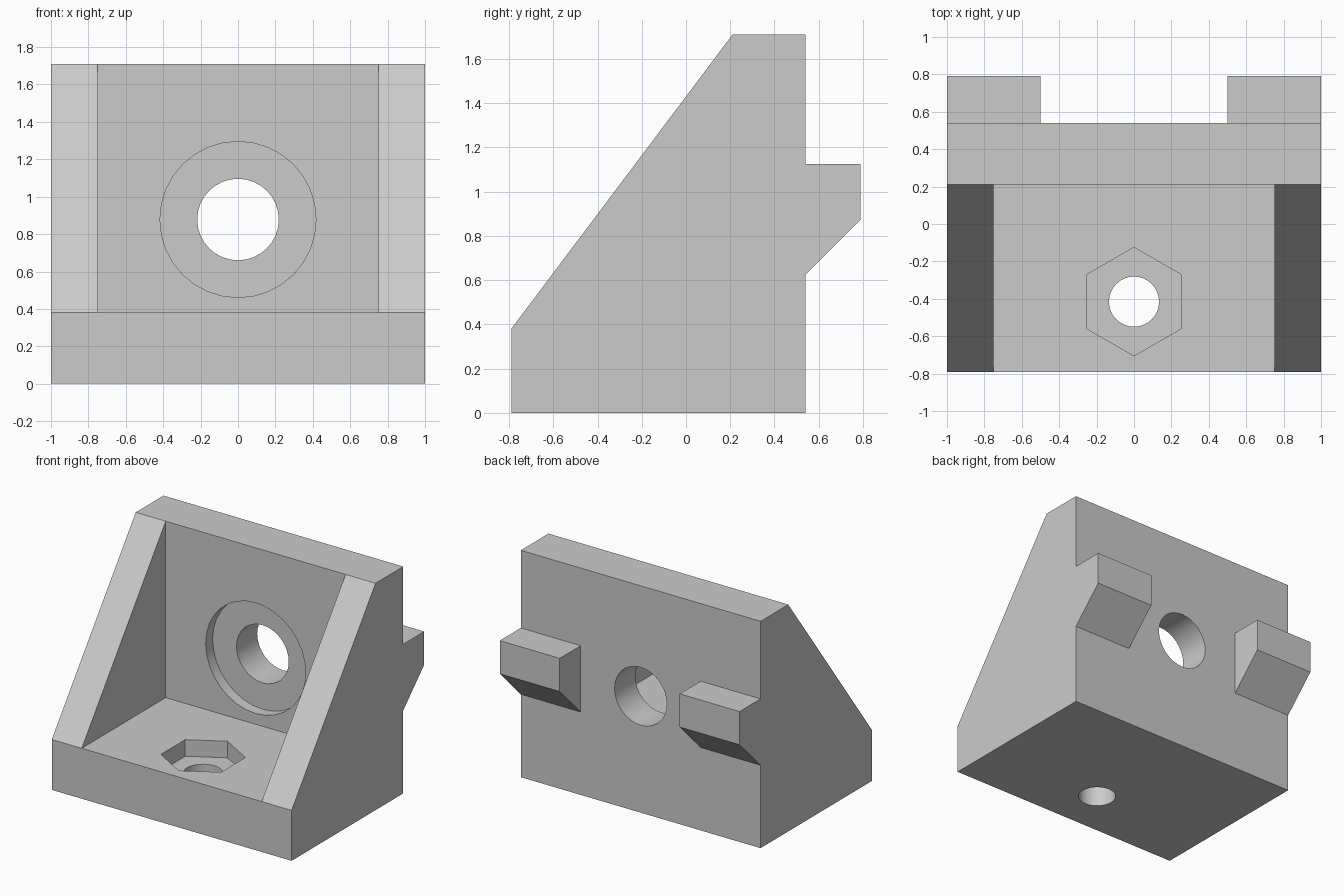
import bpy, bmesh, math
from mathutils import Matrix, Vector

cube = bpy.data.objects.get("Cube")
if cube:
    bpy.data.objects.remove(cube, do_unlink=True)

grey = bpy.data.materials.new("light grey")
grey.use_nodes = True
GREY = (0.6, 0.6, 0.6, 1)
grey.diffuse_color = GREY
grey.node_tree.nodes["Principled BSDF"].inputs["Base Color"].default_value = GREY


def add_object(name, bm):
    bmesh.ops.recalc_face_normals(bm, faces=bm.faces)
    mesh = bpy.data.meshes.new(name)
    bm.to_mesh(mesh)
    bm.free()
    mesh.materials.append(grey)
    obj = bpy.data.objects.new(name, mesh)
    bpy.context.collection.objects.link(obj)
    return obj


def prism(name, profile, x0, x1):
    """Extrude a (y, z) side profile from x0 to x1."""
    bm = bmesh.new()
    face = bm.faces.new([bm.verts.new((x0, y, z)) for y, z in profile])
    moved = bmesh.ops.extrude_face_region(bm, geom=[face])["geom"]
    verts = [v for v in moved if isinstance(v, bmesh.types.BMVert)]
    bmesh.ops.translate(bm, verts=verts, vec=(x1 - x0, 0, 0))
    return add_object(name, bm)


def bore(name, radius, start, end, sides=32):
    """Straight round or polygonal cutter between two points."""
    start, end = Vector(start), Vector(end)
    axis = end - start
    turn = Matrix.Identity(4) if axis.z else Matrix.Rotation(math.pi / 2, 4, 'X')
    bm = bmesh.new()
    bmesh.ops.create_cone(bm, cap_ends=True, segments=sides, radius1=radius,
                          radius2=radius, depth=axis.length,
                          matrix=Matrix.Translation((start + end) / 2) @ turn)
    return add_object(name, bm)


def combine(target, tool, operation):
    mod = target.modifiers.new(tool.name, 'BOOLEAN')
    mod.operation, mod.object, mod.solver = operation, tool, 'EXACT'
    bpy.context.view_layer.objects.active = target
    bpy.ops.object.modifier_apply(modifier=mod.name)
    bpy.data.objects.remove(tool, do_unlink=True)


FRONT, WALL, BACK, TAB = -0.79, 0.21, 0.54, 0.79
FLOOR, TOP, HOLE_Z, BOLT_Y = 0.38, 1.71, 0.878, -0.415

# Solid bracket with its sloping front
bracket = prism("corner_bracket", [(FRONT, 0), (BACK, 0), (BACK, TOP),
                                   (WALL, TOP), (FRONT, FLOOR)], -1, 1)

# Pocket between the two side gussets
pocket = prism("pocket_cutter", [(-1, FLOOR), (WALL, FLOOR), (WALL, 2), (-1, 2)],
               -0.75, 0.75)
combine(bracket, pocket, 'DIFFERENCE')

# Locating tabs on the back
for x0, x1 in ((-1, -0.5), (0.5, 1)):
    tab = prism("back_tab", [(BACK - 0.1, 0.625), (BACK, 0.625), (TAB, 0.875),
                             (TAB, 1.125), (BACK - 0.1, 1.125)], x0, x1)
    combine(bracket, tab, 'UNION')

# Counterbored wall hole, then nut recess and bolt hole in the floor
for cutter in (
    bore("counterbore_cutter", 0.417, (0, 0, HOLE_Z), (0, WALL + 0.083, HOLE_Z)),
    bore("wall_hole_cutter", 0.218, (0, 0, HOLE_Z), (0, 1, HOLE_Z)),
    bore("nut_recess_cutter", 0.29, (0, BOLT_Y, FLOOR - 0.125), (0, BOLT_Y, 0.6), 6),
    bore("bolt_hole_cutter", 0.134, (0, BOLT_Y, -0.2), (0, BOLT_Y, 0.6)),
):
    combine(bracket, cutter, 'DIFFERENCE')

# Smooth hole walls, sharp edges elsewhere
bpy.ops.object.select_all(action='DESELECT')
bracket.select_set(True)
bpy.context.view_layer.objects.active = bracket
bpy.ops.object.shade_smooth_by_angle(angle=math.radians(30))
